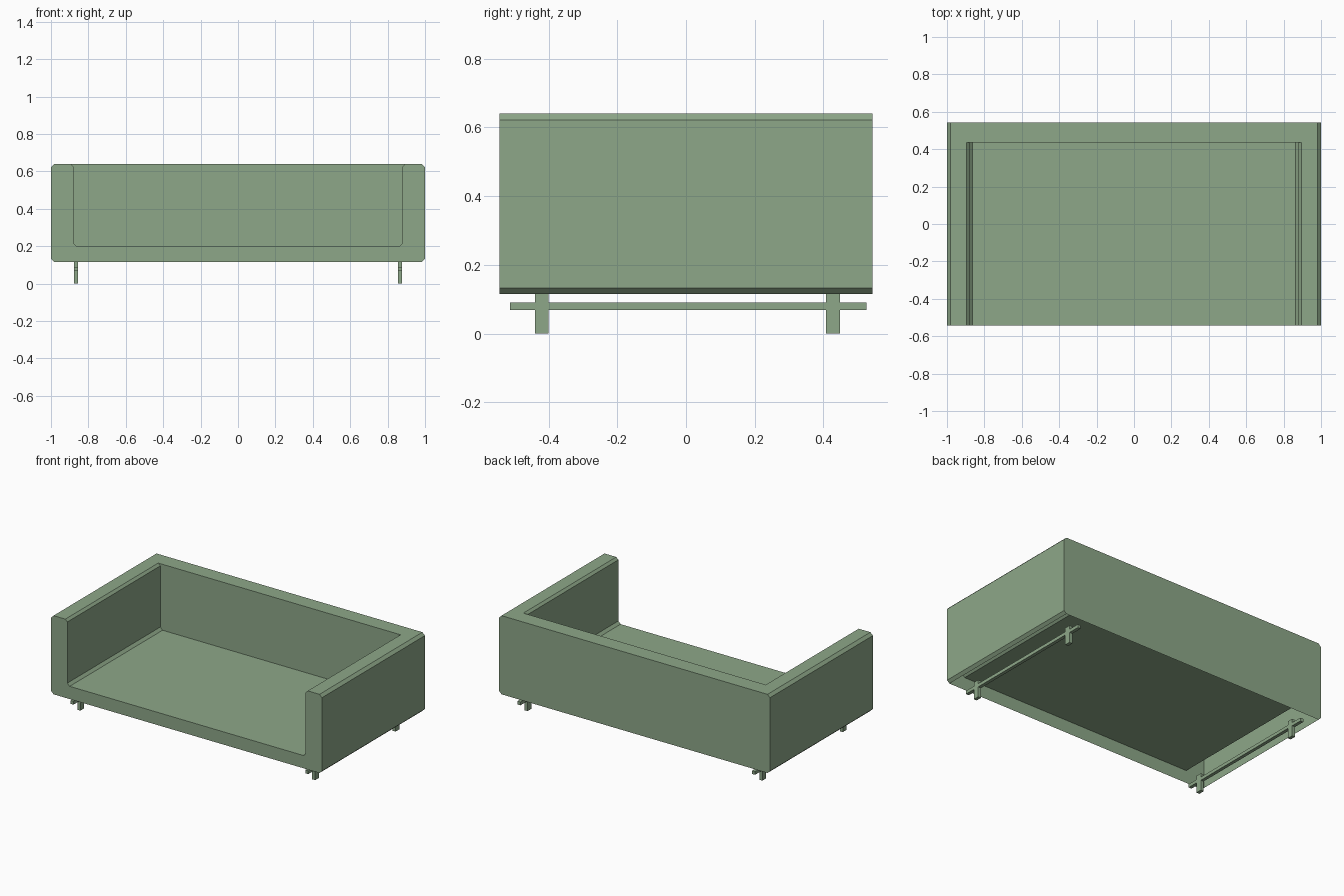
import bpy, bmesh

if "Cube" in bpy.data.objects:
    bpy.data.objects.remove(bpy.data.objects["Cube"])

green = bpy.data.materials.new("sage_green")
green.diffuse_color = (0.27, 0.39, 0.25, 1)
green.use_nodes = True
green.node_tree.nodes["Principled BSDF"].inputs["Base Color"].default_value = green.diffuse_color


def finish(name, bm):
    bmesh.ops.remove_doubles(bm, verts=bm.verts[:], dist=1e-5)
    bmesh.ops.recalc_face_normals(bm, faces=bm.faces[:])
    mesh = bpy.data.meshes.new(name)
    bm.to_mesh(mesh)
    bm.free()
    mesh.materials.append(green)
    obj = bpy.data.objects.new(name, mesh)
    bpy.context.collection.objects.link(obj)
    return obj


def box(name, x, y0, y1, z0, z1, width=0.022):
    bm = bmesh.new()
    bmesh.ops.create_cube(bm, size=1)
    for v in bm.verts:
        v.co = (x + v.co.x * width,
                (y0 + y1) / 2 + v.co.y * (y1 - y0),
                (z0 + z1) / 2 + v.co.z * (z1 - z0))
    return finish(name, bm)


# Sofa shell: half profiles (x, z) of the outside and the seat well
FRONT, BACK, WELL = -0.543, 0.543, 0.437
outer_half = [(0.982, 0.115), (1.0, 0.132), (1.0, 0.622), (0.982, 0.64)]
inner_half = [(0.895, 0.64), (0.88, 0.625), (0.88, 0.217), (0.863, 0.20)]


def flip(points):
    return [(-x, z) for x, z in reversed(points)]


bm = bmesh.new()


def face(points):
    bm.faces.new([bm.verts.new(p) for p in points])


def strip(profile, y0, y1):
    for (xa, za), (xb, zb) in zip(profile, profile[1:]):
        face([(xa, y0, za), (xb, y0, zb), (xb, y1, zb), (xa, y1, za)])


inner = inner_half + flip(inner_half)

# Sides with chamfers, and the seat well; the underside stays open
strip(outer_half, FRONT, BACK)
strip(flip(outer_half), FRONT, BACK)
strip(inner, FRONT, WELL)

# U-shaped front, back panel and inner back rest
face([(x, FRONT, z) for x, z in outer_half + inner + flip(outer_half)])
face([(x, BACK, z) for x, z in outer_half + flip(outer_half)])
face([(x, WELL, z) for x, z in inner])

# U-shaped top rim
rim = [(0.982, FRONT), (0.982, BACK), (-0.982, BACK), (-0.982, FRONT),
       (-0.895, FRONT), (-0.895, WELL), (0.895, WELL), (0.895, FRONT)]
face([(x, y, 0.64) for x, y in rim])
finish("sofa_shell", bm)

# Legs and the rails running through them
for side, x in (("left", -0.867), ("right", 0.867)):
    box(f"{side}_front_leg", x, -0.44, -0.40, 0, 0.116)
    box(f"{side}_back_leg", x, 0.408, 0.448, 0, 0.116)
    box(f"{side}_rail", x, -0.513, 0.525, 0.068, 0.09)
